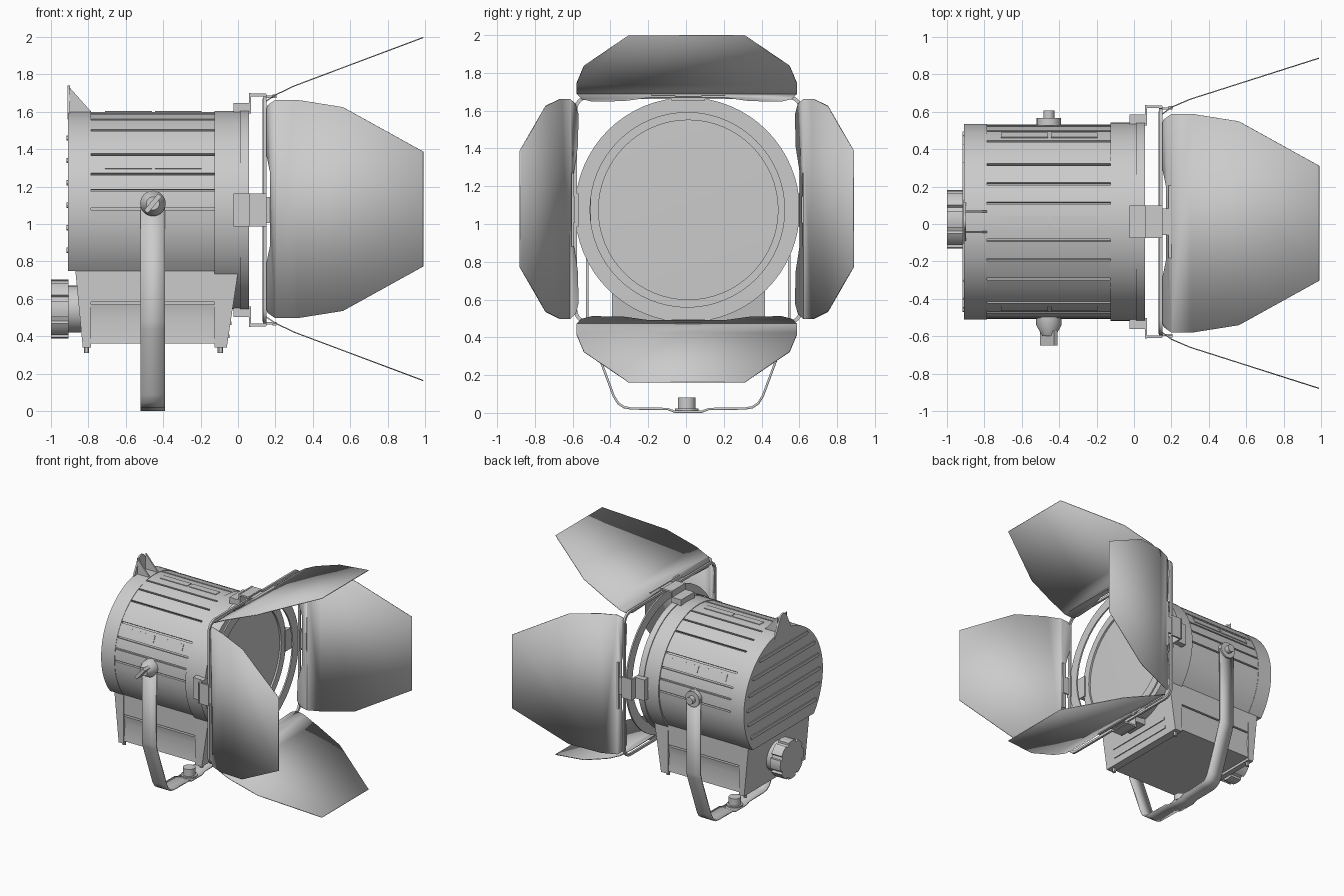
import bpy, bmesh
from math import sin, cos, pi, radians, sqrt
from mathutils import Matrix, Vector

if "Cube" in bpy.data.objects:
    bpy.data.objects.remove(bpy.data.objects["Cube"])

CY, CZ, R = 0.012, 1.08, 0.52          # lamp axis and housing radius
PX, PZ = -0.455, 1.11                  # yoke pivot

grey = bpy.data.materials.new("light_grey")
grey.use_nodes = True
grey.diffuse_color = (0.6, 0.6, 0.6, 1)
grey.node_tree.nodes["Principled BSDF"].inputs["Base Color"].default_value = (0.6, 0.6, 0.6, 1)


def finish(name, bm, angle=30):
    bmesh.ops.recalc_face_normals(bm, faces=bm.faces)
    mesh = bpy.data.meshes.new(name)
    bm.to_mesh(mesh)
    bm.free()
    ob = bpy.data.objects.new(name, mesh)
    bpy.context.collection.objects.link(ob)
    mesh.materials.append(grey)
    bpy.ops.object.select_all(action='DESELECT')
    ob.select_set(True)
    bpy.context.view_layer.objects.active = ob
    bpy.ops.object.shade_smooth_by_angle(angle=radians(angle))
    return ob


def prism(name, pts, lo, hi, axis="x"):
    """Extrude a 2D outline along one axis."""
    place = {"x": lambda a, b, w: (w, a, b), "y": lambda a, b, w: (a, w, b),
             "z": lambda a, b, w: (a, b, w)}[axis]
    bm = bmesh.new()
    ends = [[bm.verts.new(place(a, b, w)) for a, b in pts] for w in (lo, hi)]
    n = len(pts)
    for ring in ends:
        bm.faces.new(ring)
    for i in range(n):
        j = (i + 1) % n
        bm.faces.new((ends[0][i], ends[0][j], ends[1][j], ends[1][i]))
    return finish(name, bm)


def box(name, center, size, rot=None):
    bm = bmesh.new()
    bmesh.ops.create_cube(bm, size=1, matrix=Matrix.Diagonal((*size, 1)))
    m = Matrix.Translation(center) @ (rot or Matrix.Identity(4))
    bmesh.ops.transform(bm, matrix=m, verts=bm.verts)
    return finish(name, bm)


def lathe(name, profile, origin, axis, steps=64, closed=False):
    """Spin (radius, distance) points round an axis through origin."""
    bm = bmesh.new()
    vs = [bm.verts.new((r, 0, d)) for r, d in profile]
    edges = [bm.edges.new(p) for p in zip(vs, vs[1:] + vs[:1] if closed else vs[1:])]
    bmesh.ops.spin(bm, geom=vs + edges, cent=(0, 0, 0), axis=(0, 0, 1),
                   angle=2 * pi, steps=steps)
    bmesh.ops.remove_doubles(bm, verts=bm.verts, dist=1e-4)
    q = Vector((0, 0, 1)).rotation_difference(Vector(axis)).to_matrix().to_4x4()
    bmesh.ops.transform(bm, matrix=Matrix.Translation(origin) @ q, verts=bm.verts)
    return finish(name, bm)


def arc(a0, a1, n, r=R, c=(CY, CZ)):
    return [(c[0] + r * cos(radians(a0 + (a1 - a0) * i / n)),
             c[1] + r * sin(radians(a0 + (a1 - a0) * i / n))) for i in range(n + 1)]


# Ribbed housing: round top, narrow grooves, straight ballast box below
grooves = [0, 11, 21, 34, 54, 67, 79]
grooves += [180 - g for g in grooves]
side = [(0.40, 0.36), (0.385, 0.50), (0.40, 0.57), (0.375, 0.57), (0.375, 0.583), (0.40, 0.583)]
profile = [(CY + y, z) for y, z in side]
last = -39.4
for g in sorted(grooves) + [219.4]:
    end = g - 0.7 if g < 200 else g
    profile += arc(last, end, max(2, int((end - last) / 5)))
    if g < 200:
        profile += arc(g - 0.7, g + 0.7, 1, R - 0.02)
    last = g + 0.7
profile += [(CY - y, z) for y, z in reversed(side)]
prism("housing", profile, -0.79, -0.12)

# Vent panels on both shoulders and on the top
for angle in (27.5, 90, 152.5):
    a = radians(angle)
    for x in (-0.585, -0.32):
        box("vent_panel", (x, CY + R * cos(a), CZ + R * sin(a)), (0.25, 0.055, 0.008),
            Matrix.Rotation(a - pi / 2, 4, 'X'))

# Rear cap with horizontal ribs
prism("rear_cap", arc(-39.4, 219.4, 64, R + 0.003), -0.91, -0.785)
for i in range(6):
    z = 0.86 + 0.12 * i
    half = sqrt(R * R - (z - CZ) ** 2) - 0.05
    prism("rear_rib", arc(-90, 90, 6, 0.014, (CY + half, z)) + arc(90, 270, 6, 0.014, (CY - half, z)),
          -0.918, -0.905)

# Top lug on the rear cap
prism("top_lug", [(CY - 0.12, 1.56), (CY + 0.12, 1.56)] + arc(20, 160, 8, 0.045, (CY, 1.695)), -0.912, -0.898)
for s in (-1, 1):
    y = CY + s * 0.055
    prism("lug_gusset", [(-0.9, 1.73), (-0.9, 1.58), (-0.785, 1.58), (-0.785, 1.6)], y - 0.006, y + 0.006, "y")

# End brackets of the ballast box, feet and front slots
prism("rear_bracket", [(-0.87, 0.755), (-0.785, 0.755), (-0.785, 0.34), (-0.83, 0.34)], CY - 0.405, CY + 0.405, "y")
prism("front_bracket", [(0.0, 0.74), (-0.125, 0.74), (-0.125, 0.34), (-0.06, 0.34)], CY - 0.405, CY + 0.405, "y")
for x in (-0.81, -0.095):
    for s in (-1, 1):
        lathe("foot", [(0, 0), (0.014, 0), (0.014, 0.04), (0, 0.04)], (x, CY + s * 0.36, 0.31), (0, 0, 1), 12)
for z in (0.40, 0.47):
    box("front_slot_rib", (-0.06 + 0.15 * (z - 0.34), CY, z), (0.012, 0.6, 0.02))

# Focus knob with eight lobes
lobes = []
for i in range(8):
    lobes += arc(i * 45 - 16, i * 45 + 16, 4, 0.157, (0.025, 0.545))
    lobes += arc(i * 45 + 18, i * 45 + 27, 1, 0.14, (0.025, 0.545))
prism("focus_knob", lobes, -1.0, -0.905)
lathe("knob_base", [(0, 0), (0.125, 0), (0.125, 0.08), (0, 0.08)], (-0.92, 0.025, 0.545), (1, 0, 0), 32)

# Front bezel and lens
lathe("front_bezel", [(0, 0), (0.53, 0), (0.53, 0.135), (0.537, 0.135), (0.537, 0.185), (0.475, 0.185),
                      (0.475, 0.17), (0, 0.18)], (-0.125, CY, 1.075), (1, 0, 0))

# Accessory ring and rounded square door frame
lathe("accessory_ring", [(0.515, 0), (0.595, 0), (0.595, 0.012), (0.515, 0.012)],
      (0.13, CY - 0.005, 1.075), (1, 0, 0), closed=True)


def rounded(h, r):
    out = []
    for k, (sy, sz) in enumerate(((1, 1), (-1, 1), (-1, -1), (1, -1))):
        out += arc(k * 90, k * 90 + 90, 6, r, (CY + sy * (h - r), 1.075 + sz * (h - r)))
    return out


bm = bmesh.new()
loops = [[bm.verts.new((x, y, z)) for y, z in rounded(h, r)]
         for h, r, x in ((0.607, 0.08, 0.135), (0.607, 0.08, 0.152), (0.588, 0.061, 0.152), (0.588, 0.061, 0.135))]
n = len(loops[0])
for k in range(4):
    p, q = loops[k], loops[(k + 1) % 4]
    for i in range(n):
        j = (i + 1) % n
        bm.faces.new((p[i], p[j], q[j], q[i]))
finish("door_frame", bm)

# Barn doors: outline in (x, across), bent outward along x
half_edge = [(0.172, 0.2), (0.145, 0.33), (0.14, 0.5), (0.16, 0.555), (0.2, 0.583),
             (0.32, 0.583), (0.56, 0.545), (0.99, 0.307)]
outline = half_edge + [(u, -v) for u, v in reversed(half_edge)]


def door(name, angle, bend):
    def lift(u):
        for (u0, w0), (u1, w1) in zip(bend, bend[1:]):
            if u <= u1 + 1e-5:
                return w0 + (w1 - w0) * (u - u0) / (u1 - u0)
        return bend[-1][1]
    bm = bmesh.new()
    bm.faces.new([bm.verts.new((u, v, 0)) for u, v in outline])
    for u, _ in bend[1:-1]:
        bmesh.ops.bisect_plane(bm, geom=bm.verts[:] + bm.edges[:] + bm.faces[:],
                               plane_co=(u, 0, 0), plane_no=(1, 0, 0))
    for v in bm.verts:
        v.co.z = lift(v.co.x)
    m = Matrix.Translation((0, CY - 0.008, 1.08)) @ Matrix.Rotation(angle, 4, 'X')
    bmesh.ops.transform(bm, matrix=m, verts=bm.verts)
    ob = finish(name, bm)
    mod = ob.modifiers.new("thickness", 'SOLIDIFY')
    mod.thickness = 0.006
    mod.offset = 0


tall = [(0.14, 0.57), (0.2, 0.61), (0.3, 0.658), (0.99, 0.917)]
wide = [(0.14, 0.575), (0.2, 0.62), (0.3, 0.663), (0.99, 0.883)]
for k, (name, bend) in enumerate((("top_door", tall), ("front_door", wide), ("bottom_door", tall), ("rear_door", wide))):
    a = k * pi / 2
    door(name, a, bend)
    # Hinge plate and mounting clip on the same side
    rot = Matrix.Rotation(a, 4, 'X')
    base = Vector((0, CY, 1.075))
    for label, c, size in (("hinge_plate", (0.195, 0, 0.612), (0.02, 0.39, 0.012)),
                           ("hinge_leaf", (0.17, 0, 0.605), (0.07, 0.14, 0.012)),
                           ("clip_block", (0.02, 0, 0.548), (0.09, 0.175, 0.05)),
                           ("clip_back", (0.064, 0, 0.57), (0.012, 0.175, 0.11)),
                           ("clip_top", (0.104, 0, 0.615), (0.09, 0.175, 0.014)),
                           ("clip_front", (0.147, 0, 0.6), (0.012, 0.175, 0.04))):
        box(label, base + rot @ Vector(c), size, rot)

# Yoke strap: a bent path with thickness, rounded at the pivots
path = [(0.535, PZ), (0.535, 0.48), (0.525, 0.44), (0.395, 0.09), (0.37, 0.05), (0.34, 0.03),
        (0.30, 0.023), (0.11, 0.021), (0.07, 0.006), (0.0, 0.006)]
full = path + [(-y, z) for y, z in reversed(path[:-1])]
bm = bmesh.new()
rows = [[bm.verts.new((PX + s * 0.065, CY + y, z)) for s in (-1, 1)] for y, z in full]
for p, q in zip(rows, rows[1:]):
    bm.faces.new((p[0], p[1], q[1], q[0]))
strap = finish("yoke", bm, 40)
mod = strap.modifiers.new("thickness", 'SOLIDIFY')
mod.thickness = 0.012
mod.offset = 0
for s in (-1, 1):
    y = CY + s * 0.535
    prism("yoke_end", arc(0, 180, 16, 0.065, (PX, PZ)), y - 0.006, y + 0.006, "y")

# Locking handle on the front side, plain bolt on the rear side
lathe("handle_hub", [(0, 0), (0.068, 0), (0.068, 0.05), (0.035, 0.11), (0, 0.11)], (PX, -0.49, PZ), (0, -1, 0), 32)
box("locking_handle", (PX, -0.61, PZ), (0.115, 0.08, 0.026), Matrix.Rotation(radians(-50), 4, 'Y'))
lathe("pivot_bolt", [(0, 0), (0.065, 0), (0.065, 0.04), (0.03, 0.04), (0.03, 0.08), (0, 0.08)],
      (PX, 0.527, PZ), (0, 1, 0), 24)

# Mounting spigot at the bottom of the yoke
lathe("spigot", [(0, 0), (0.063, 0), (0.063, 0.02), (0.047, 0.02), (0.047, 0.08), (0, 0.08)],
      (PX, CY - 0.008, 0.002), (0, 0, 1), 24)
